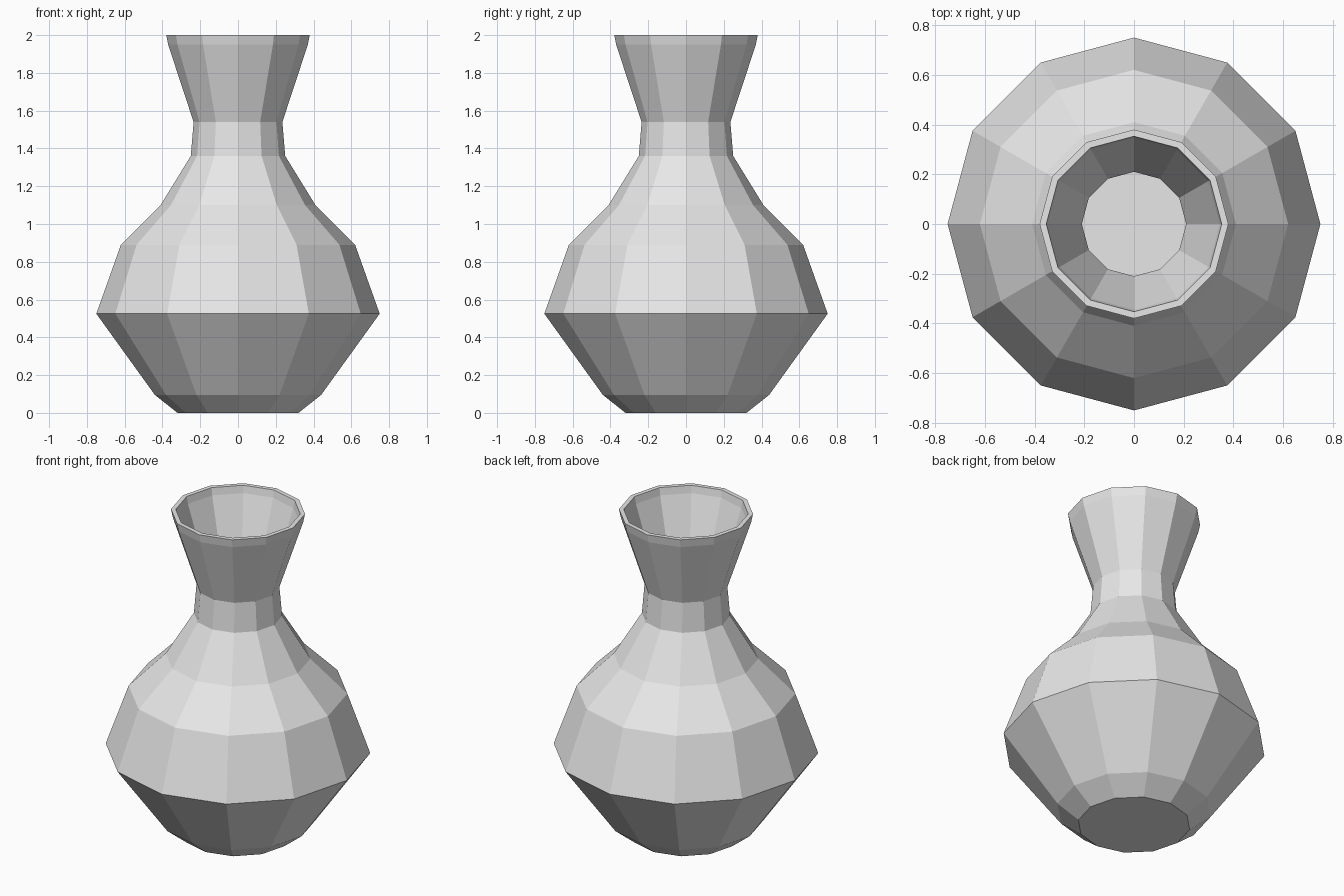
import bpy, bmesh, math

if "Cube" in bpy.data.objects:
    bpy.data.objects.remove(bpy.data.objects["Cube"])

SIDES = 12

# (radius, height) up the outside, over the rim, then down the inside
outer = [(0.32, 0.0), (0.44, 0.095), (0.75, 0.525), (0.62, 0.89), (0.41, 1.10),
         (0.25, 1.36), (0.235, 1.54), (0.37, 1.95), (0.38, 2.0)]
inner = [(0.353, 2.0), (0.345, 1.955), (0.21, 1.545), (0.224, 1.35), (0.39, 1.083),
         (0.60, 0.873), (0.72, 0.528), (0.425, 0.115), (0.31, 0.027)]

bm = bmesh.new()

# Rings of the vase wall, with vertices on the x and y axes
rings = []
for r, z in outer + inner:
    angles = [2 * math.pi * i / SIDES for i in range(SIDES)]
    rings.append([bm.verts.new((r * math.cos(a), r * math.sin(a), z)) for a in angles])

# Wall faces between neighbouring rings
for low, high in zip(rings, rings[1:]):
    for i in range(SIDES):
        j = (i + 1) % SIDES
        bm.faces.new((low[i], low[j], high[j], high[i]))

# Underside and inner floor, as fans around a centre point
for ring, z in ((rings[0], 0.0), (rings[-1], inner[-1][1])):
    centre = bm.verts.new((0, 0, z))
    for i in range(SIDES):
        bm.faces.new((ring[i], ring[(i + 1) % SIDES], centre))

bmesh.ops.recalc_face_normals(bm, faces=bm.faces[:])
mesh = bpy.data.meshes.new("vase")
bm.to_mesh(mesh)
bm.free()

# Plain pale clay colour
clay = bpy.data.materials.new("pale grey")
clay.diffuse_color = (0.8, 0.8, 0.8, 1)
clay.use_nodes = True
clay.node_tree.nodes["Principled BSDF"].inputs["Base Color"].default_value = clay.diffuse_color
mesh.materials.append(clay)

vase = bpy.data.objects.new("vase", mesh)
bpy.context.collection.objects.link(vase)
